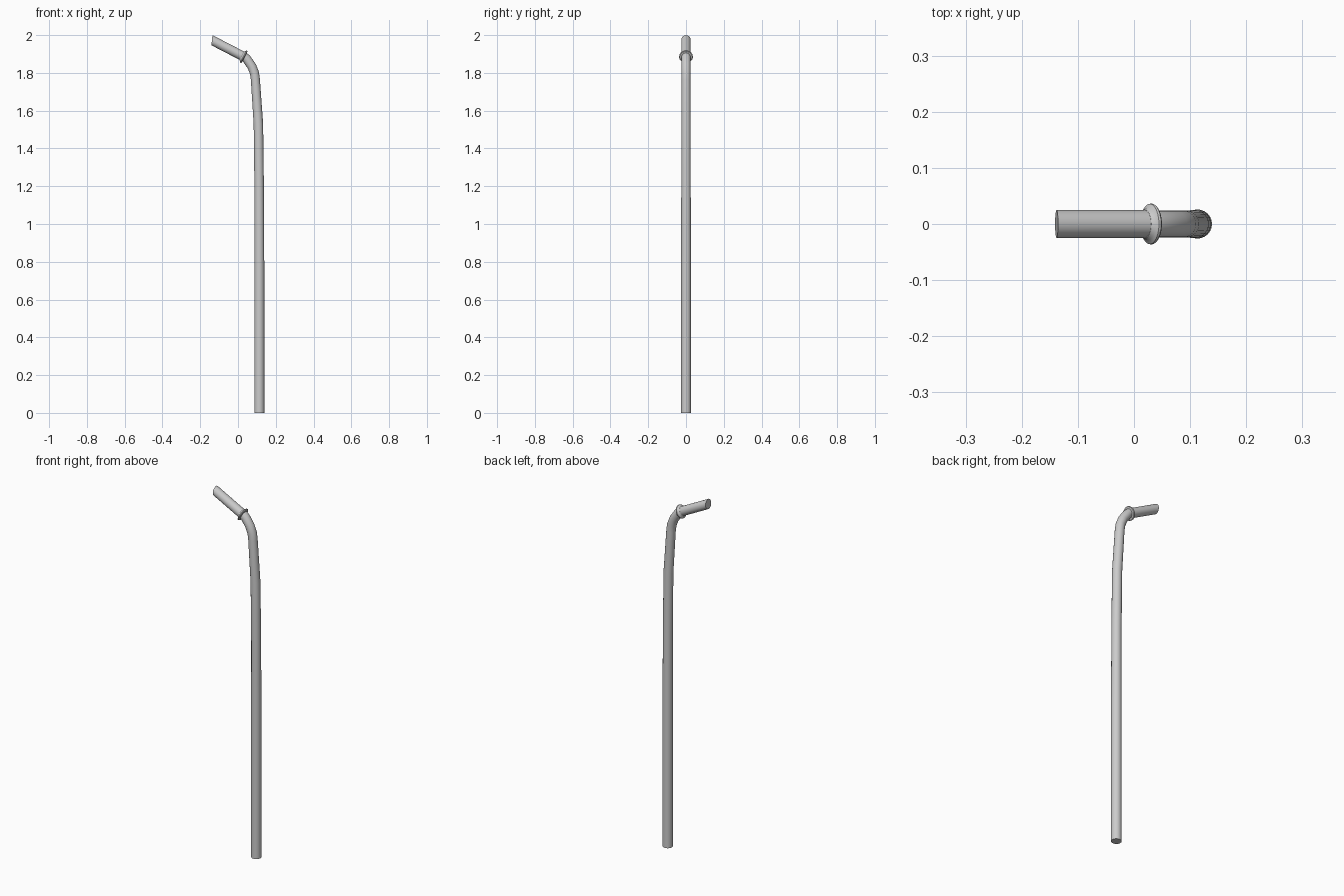
import bpy, bmesh, math
from mathutils import Vector

if "Cube" in bpy.data.objects:
    bpy.data.objects.remove(bpy.data.objects["Cube"])

SIDES = 24


def sweep(name, stations, end_normal=None):
    """Sweep round sections along an x-z path of (x, z, radius), mitred at bends."""
    pts = [Vector((x, 0, z)) for x, z, _ in stations]
    bm = bmesh.new()
    rings = []
    for i, p in enumerate(pts):
        a = (p - pts[i - 1]).normalized() if i else (pts[1] - p).normalized()
        b = (pts[i + 1] - p).normalized() if i < len(pts) - 1 else a
        n = (a + b).normalized()
        if end_normal and i == len(pts) - 1:
            n = Vector(end_normal).normalized()
        r = stations[i][2]
        u = Vector((n.z, 0, -n.x)) * (r / max(n.dot(a), 0.5))
        v = Vector((0, r, 0))
        angles = [2 * math.pi * k / SIDES for k in range(SIDES)]
        rings.append([bm.verts.new(p + u * math.cos(t) + v * math.sin(t)) for t in angles])
    for lo, hi in zip(rings, rings[1:]):
        for k in range(SIDES):
            j = (k + 1) % SIDES
            bm.faces.new((lo[k], lo[j], hi[j], hi[k]))
    bm.faces.new(rings[0][::-1])
    bm.faces.new(rings[-1])
    bmesh.ops.recalc_face_normals(bm, faces=bm.faces)
    mesh = bpy.data.meshes.new(name)
    bm.to_mesh(mesh)
    bm.free()
    obj = bpy.data.objects.new(name, mesh)
    bpy.context.collection.objects.link(obj)
    bpy.ops.object.select_all(action='DESELECT')
    obj.select_set(True)
    bpy.context.view_layer.objects.active = obj
    bpy.ops.object.shade_smooth_by_angle(angle=math.radians(40))
    return obj


# Long shaft curving over into the neck
R = 0.026
sweep("shaft", [(0.113, 0, R), (0.113, 0.8, R), (0.112, 1.2, 0.025), (0.108, 1.53, 0.025),
                (0.092, 1.765, 0.024), (0.087, 1.80, 0.024), (0.073, 1.835, 0.024),
                (0.045, 1.875, 0.024), (0.028, 1.889, 0.024)])

# Tilted mouthpiece with a nearly vertical cut end
base, tip = Vector((0.028, 0, 1.887)), Vector((-0.138, 0, 1.973))
axis = (tip - base).normalized()
sweep("mouthpiece", [(base.x, base.z, 0.025), (tip.x, tip.z, 0.025)], end_normal=(-1, 0, 0.1))

# Thin flared collar where the mouthpiece meets the neck
profile = [(-0.008, 0.026), (-0.007, 0.034), (-0.004, 0.0365), (0.0, 0.036),
           (0.004, 0.029), (0.010, 0.0255)]
stations = []
for d, r in profile:
    p = base + axis * d
    stations.append((p.x, p.z, r))
sweep("collar", stations)
